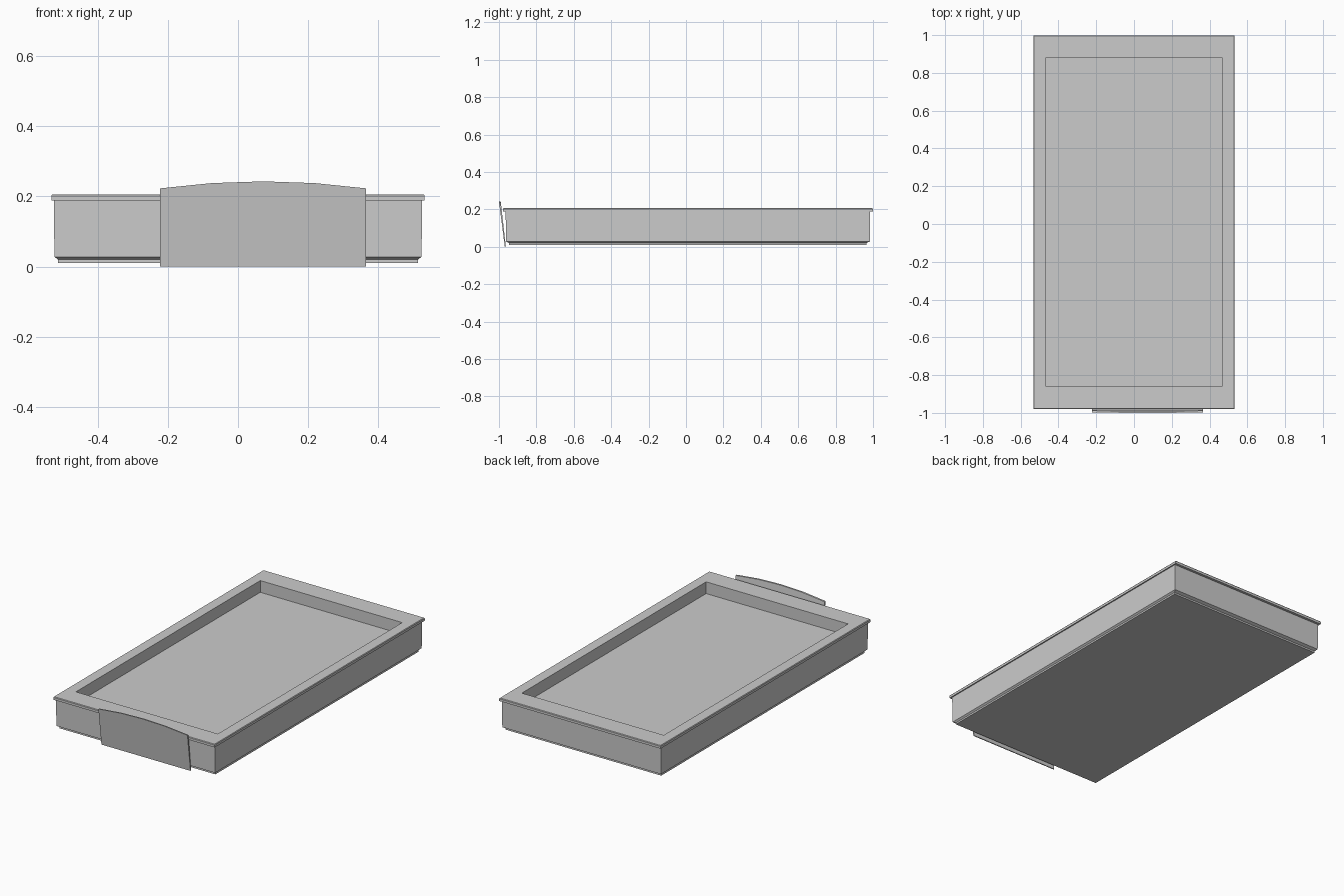
import bpy, bmesh

if "Cube" in bpy.data.objects:
    bpy.data.objects.remove(bpy.data.objects["Cube"])

CY = 0.01  # tray centre along y


def finish(name, bm):
    bmesh.ops.recalc_face_normals(bm, faces=bm.faces[:])
    me = bpy.data.meshes.new(name)
    bm.to_mesh(me)
    bm.free()
    ob = bpy.data.objects.new(name, me)
    bpy.context.collection.objects.link(ob)
    return ob


def loft(name, loops):
    """Skin a list of closed point loops and cap both ends."""
    bm = bmesh.new()
    rings = [[bm.verts.new(p) for p in loop] for loop in loops]
    for a, b in zip(rings, rings[1:]):
        n = len(a)
        for i in range(n):
            j = (i + 1) % n
            bm.faces.new((a[i], a[j], b[j], b[i]))
    bm.faces.new(rings[0])
    bm.faces.new(rings[-1])
    return finish(name, bm)


def rect(hx, y0, y1, z):
    return [(-hx, y0, z), (hx, y0, z), (hx, y1, z), (-hx, y1, z)]


# Tray: stepped base, outer wall, overhanging rim, then down into the recess
tray_profile = [
    (0.513, 0.956, 0.01), (0.513, 0.956, 0.02), (0.523, 0.973, 0.028),
    (0.525, 0.974, 0.188), (0.532, 0.989, 0.188), (0.532, 0.989, 0.202),
    (0.529, 0.986, 0.206), (0.468, 0.868, 0.206), (0.468, 0.868, 0.136),
]
loft("tray", [rect(hx, CY - hy, CY + hy, z) for hx, hy, z in tray_profile])

# Front handle plate: leans outward, with an arched top edge in four segments
X0, X1, SEG = -0.222, 0.365, 4
LEAN = 0.031 / 0.243


def plate_section(t):
    x = X0 + (X1 - X0) * t
    top = 0.223 + 0.020 * (1 - (2 * t - 1) ** 2)

    def pt(z, depth):
        return (x, -0.969 - LEAN * z + depth, z)
    # thin sheet
    return [pt(0, 0), pt(top, 0), pt(top - 0.001, 0.009), pt(0, 0.006)]


loft("front_handle", [plate_section(i / SEG) for i in range(SEG + 1)])
